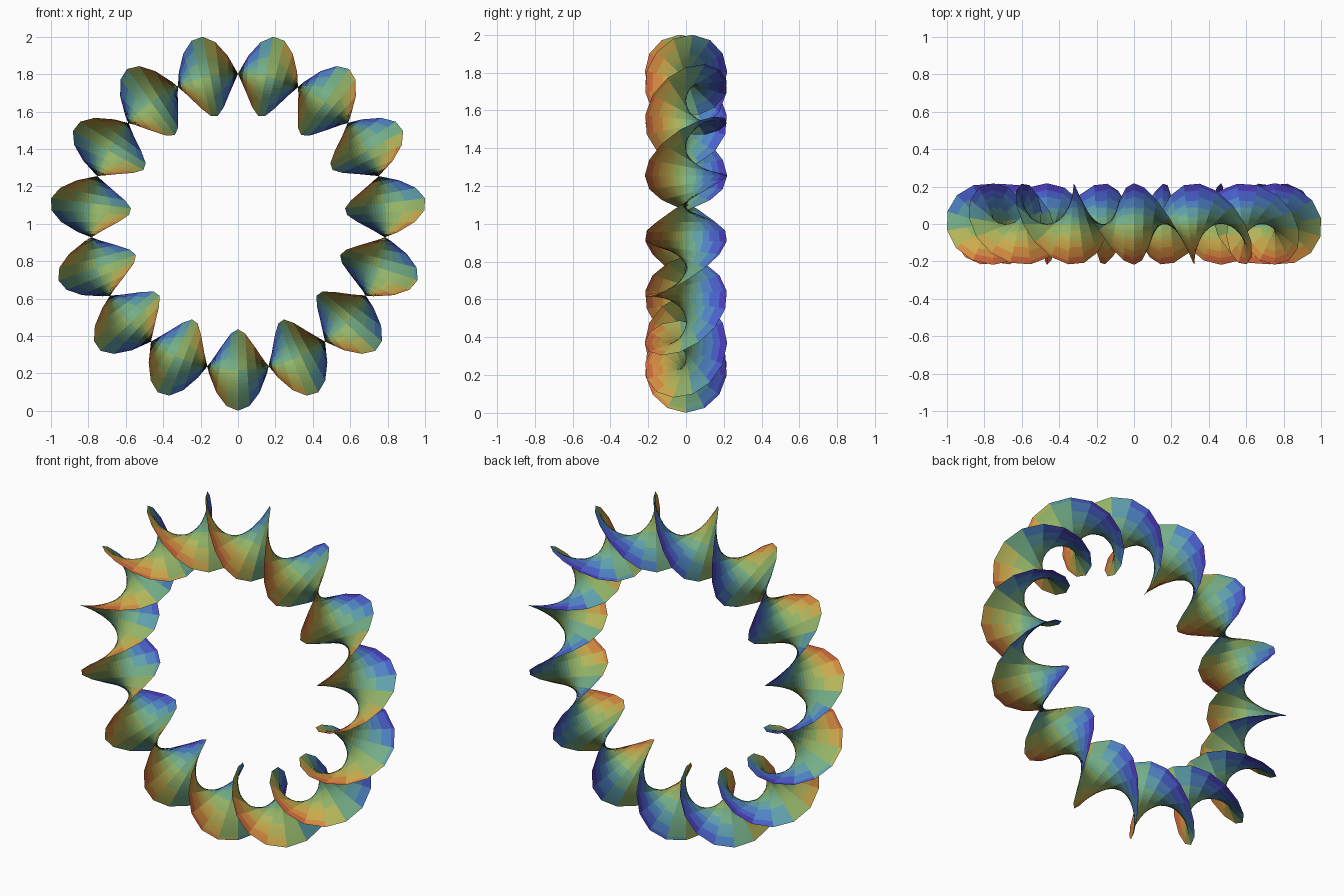
import bpy, bmesh
from math import sin, cos, pi, tau

cube = bpy.data.objects.get("Cube")
if cube:
    bpy.data.objects.remove(cube, do_unlink=True)

RING_RADIUS = 0.792     # centre line of the band
HALF_WIDTH = 0.218
CENTRE_Z = 1.0105
SEGMENTS = 100          # steps around the ring
STRIPS = 24             # steps across the band
HALF_TWISTS = 15

# Palette from the front edge (-y) to the back edge (+y)
PALETTE = [
    ("burnt_orange", "D0683A"), ("orange", "D68C40"),
    ("gold", "CDAA4C"), ("olive_yellow", "B4B45A"),
    ("leaf_green", "93B468"), ("sea_green", "74AE88"),
    ("teal", "5FA0AC"), ("steel_blue", "4F84C6"),
    ("royal_blue", "4A60CC"), ("indigo", "4A3CB8"),
]


def linear(channel):
    return channel / 12.92 if channel <= 0.04045 else ((channel + 0.055) / 1.055) ** 2.4


def make_material(name, code):
    rgb = [linear(int(code[i:i + 2], 16) / 255) for i in (0, 2, 4)]
    mat = bpy.data.materials.new(name)
    mat.use_nodes = True
    mat.diffuse_color = (*rgb, 1)
    shader = mat.node_tree.nodes["Principled BSDF"]
    shader.inputs["Base Color"].default_value = (*rgb, 1)
    shader.inputs["Roughness"].default_value = 0.8
    return mat


def band_point(segment, strip):
    """Point on a straight cross line that turns as it travels round the ring."""
    angle = tau * segment / SEGMENTS
    twist = pi / 2 - angle * HALF_TWISTS / 2
    offset = HALF_WIDTH * (2 * strip / STRIPS - 1)
    radius = RING_RADIUS + offset * cos(twist)
    return (radius * sin(angle), offset * sin(twist), CENTRE_Z + radius * cos(angle))


# Twisted band, closed on itself with its cross line reversed (odd half twists)
bm = bmesh.new()
rows = [[bm.verts.new(band_point(s, k)) for k in range(STRIPS + 1)]
        for s in range(SEGMENTS)]
rows.append(rows[0][::-1])
for row, following in zip(rows, rows[1:]):
    for k in range(STRIPS):
        face = bm.faces.new((row[k], row[k + 1], following[k + 1], following[k]))
        # Colour by depth from front to back
        depth = face.calc_center_median().y / HALF_WIDTH
        index = int((depth + 1) / 2 * len(PALETTE))
        face.material_index = max(0, min(len(PALETTE) - 1, index))

mesh = bpy.data.meshes.new("twisted_ring_band")
bm.to_mesh(mesh)
bm.free()
for name, code in PALETTE:
    mesh.materials.append(make_material(name, code))
band = bpy.data.objects.new("twisted_ring_band", mesh)
bpy.context.collection.objects.link(band)
